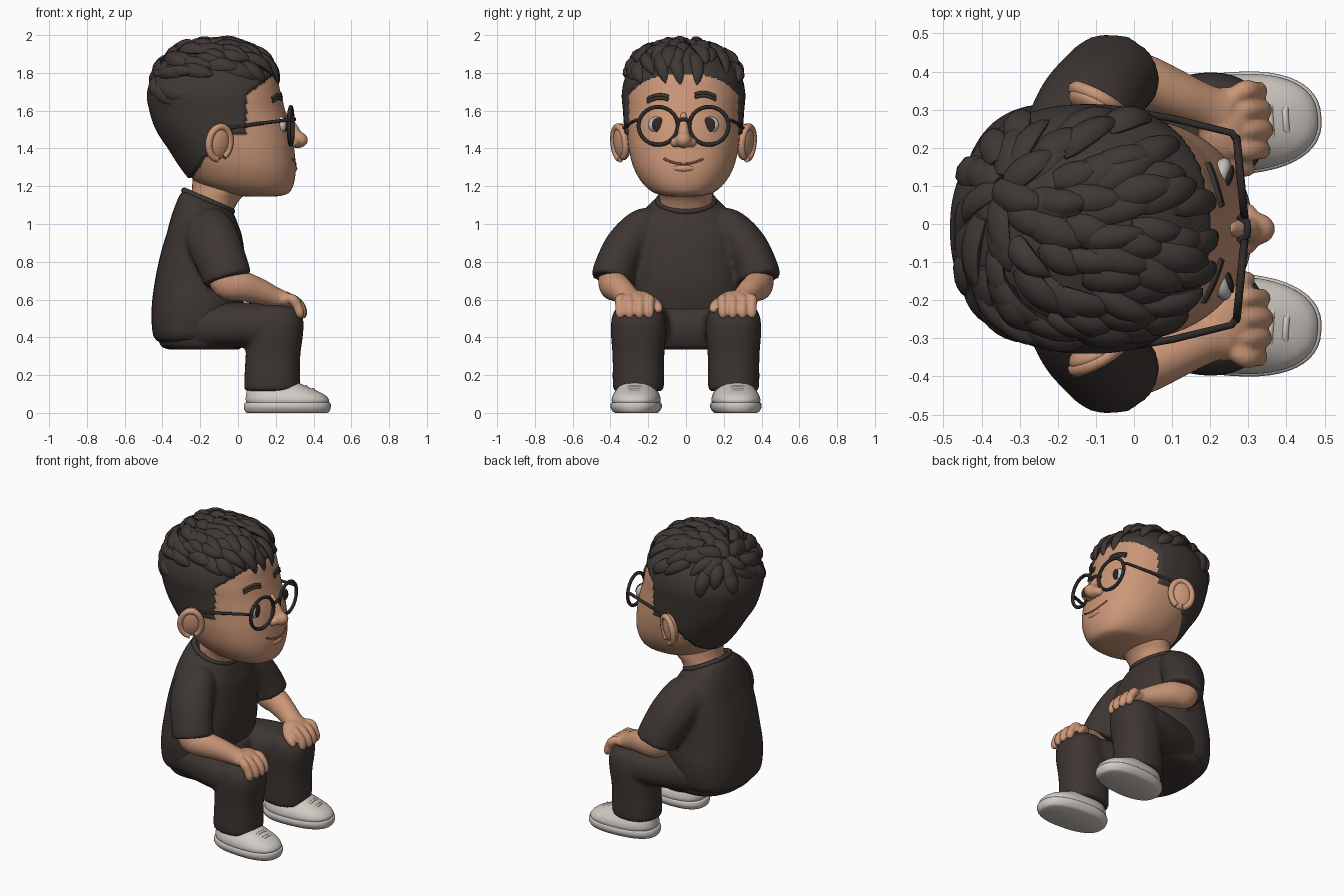
import bpy, bmesh, math, random
from mathutils import Vector, Matrix, Euler
from mathutils.bvhtree import BVHTree

if "Cube" in bpy.data.objects:
    bpy.data.objects.remove(bpy.data.objects["Cube"])
random.seed(4)
Y, Z = Vector((0, 1, 0)), Vector((0, 0, 1))

def material(name, *col):
    m = bpy.data.materials.new(name)
    m.diffuse_color = (*col, 1)
    m.use_nodes = True
    m.node_tree.nodes["Principled BSDF"].inputs["Base Color"].default_value = m.diffuse_color
    return m

SKIN, HAIR = material("skin", .60, .31, .187), material("dark hair", .050, .039, .035)
CLOTH, SHOE = material("dark cloth", .047, .036, .032), material("off white shoe", .64, .59, .55)
FRAME, WHITE = material("black frame", .028, .023, .021), material("eye white", .55, .53, .51)
LIP = material("mouth line", .22, .09, .055)

def place(name, data, mat):
    data.materials.append(mat)
    ob = bpy.data.objects.new(name, data)
    bpy.context.collection.objects.link(ob)
    return ob

def finish(name, bm, mat):
    bmesh.ops.recalc_face_normals(bm, faces=bm.faces[:])
    me = bpy.data.meshes.new(name)
    bm.to_mesh(me)
    bm.free()
    me.polygons.foreach_set("use_smooth", [True] * len(me.polygons))
    me.set_sharp_from_angle(angle=math.radians(50))
    return place(name, me, mat)

def bridge(bm, rings):
    rings = [[bm.verts.new(p) for p in r] for r in rings]
    for a, b in zip(rings, rings[1:]):
        for k in range(len(a)):
            bm.faces.new((a[k - 1], a[k], b[k], b[k - 1]))
    bm.faces.new(rings[0])
    bm.faces.new(rings[-1])

def catmull(rows, steps):
    out = []
    for i in range(len(rows) - 1):
        p = [rows[max(i - 1, 0)], rows[i], rows[i + 1], rows[min(i + 2, len(rows) - 1)]]
        for t in [k / steps for k in range(steps)]:
            out.append([0.5 * (2*b + (c-a)*t + (2*a-5*b+4*c-d)*t*t + (3*b-a-3*c+d)*t**3)
                        for a, b, c, d in zip(*p)])
    return out + [list(rows[-1])]

def circle(seg, n=2.0):
    def power(v):
        return math.copysign(abs(v) ** (2 / n), v)
    return [(power(math.cos(2 * math.pi * k / seg)), power(math.sin(2 * math.pi * k / seg))) for k in range(seg)]

def tube(name, rows, mat, flat=False, n=2.0, seg=32, steps=5):
    """Smooth tube through rows of (x, y, z, radius across y, other radius)."""
    rows, rings = catmull(rows, steps), []
    pts = [Vector(r[:3]) for r in rows]
    for i, r in enumerate(rows):
        t = Z if flat else (pts[min(i + 1, len(pts) - 1)] - pts[max(i - 1, 0)]).normalized()
        u = (Y - t * Y.dot(t)).normalized()
        rings.append([pts[i] + u * r[3] * a + t.cross(u) * r[4] * b for a, b in circle(seg, n)])
    bm = bmesh.new()
    bridge(bm, rings)
    return finish(name, bm, mat)

def stack(name, rows, mat, y=0, **kw):
    """Level rings from rows of (z, back x, front x, half width)."""
    return tube(name, [((a + b) / 2, y, z, w, (b - a) / 2) for z, a, b, w in rows], mat, flat=True, **kw)

def blob(name, loc, rad, mat, rot=(0, 0, 0)):
    bm = bmesh.new()
    bmesh.ops.create_uvsphere(bm, u_segments=24, v_segments=16, radius=1,
                              matrix=Matrix.LocRotScale(Vector(loc), Euler(rot), Vector(rad)))
    return finish(name, bm, mat)

def wire(name, pts, r, mat, closed=False):
    cu = bpy.data.curves.new(name, 'CURVE')
    cu.dimensions, cu.bevel_depth, cu.bevel_resolution, cu.use_fill_caps = '3D', r, 2, True
    sp = cu.splines.new('POLY')
    sp.points.add(len(pts) - 1)
    for q, p in zip(sp.points, pts):
        q.co = (*p, 1)
    sp.use_cyclic_u, sp.use_smooth = closed, True
    return place(name, cu, mat)

def merge(name, obs, voxel, smooth):
    bpy.ops.object.select_all(action='DESELECT')
    for o in obs:
        o.select_set(True)
    bpy.context.view_layer.objects.active = obs[0]
    bpy.ops.object.join()
    obs[0].name = name
    m = obs[0].modifiers.new("blend", 'REMESH')
    m.mode, m.voxel_size, m.use_smooth_shade = 'VOXEL', voxel, True
    s = obs[0].modifiers.new("soften", 'SMOOTH')
    s.factor, s.iterations = 0.5, smooth

# Head: skin, with the short hair at sides and back as raised faces
head = stack("head", [(1.145, .06, .19, .05), (1.152, -.02, .24, .11), (1.17, -.12, .275, .165),
                      (1.22, -.22, .297, .22), (1.30, -.29, .306, .265), (1.40, -.355, .297, .29),
                      (1.50, -.42, .28, .30), (1.60, -.455, .25, .307), (1.70, -.467, .225, .312),
                      (1.80, -.42, .19, .28), (1.90, -.31, .07, .17), (1.93, -.2, -.05, .06)],
             SKIN, n=2.25, seg=160, steps=11)
me = head.data
bvh = BVHTree.FromPolygons([v.co for v in me.vertices], [list(p.vertices) for p in me.polygons])

def face(y, z, out=0.0):
    return Vector((bvh.ray_cast(Vector((2, y, z)), Vector((-1, 0, 0)))[0].x + out, y, z))

def hairline(z):
    if z < 1.47: return -9 if z < 1.235 else -.25 + .7 * (z - 1.235)
    return .045 + 1.3 * max(0, z - 1.68) if z < 1.81 else 9

me.materials.append(HAIR)
bare = set()
for p in me.polygons:
    p.material_index = int(p.center.x < hairline(p.center.z))
    if not p.material_index:
        bare.update(p.vertices)
normals = [v.normal.copy() for v in me.vertices]
for v in me.vertices:
    if v.index not in bare:
        v.co += normals[v.index] * .014

# Hair cap and tufts flowing out from the crown
C, R = Vector((-.122, 0, 1.68)), (.328, .297, .272)
def on_cap(d, lift=0):
    return C + d * (sum(abs(d[i] / R[i]) ** 2.5 for i in range(3)) ** -.4 + lift)

cap = blob("hair_cap", (0, 0, 0), (1, 1, 1), HAIR)
for v in cap.data.vertices:
    v.co = on_cap(v.co.normalized())
K = Vector((-.76, .36, .68)).normalized()
E1 = K.orthogonal().normalized()
E2 = K.cross(E1)
def around(th, ph):
    return K * math.cos(th) + (E1 * math.cos(ph) + E2 * math.sin(ph)) * math.sin(th)

bm = bmesh.new()
for row in range(10):
    count = max(6, int(22 * math.sin(.24 + row * .2)))
    for j in range(count):
        th0 = .04 + row * .2 + random.uniform(-.07, .07)
        ph0 = (j + .5 * (row % 2)) * 2 * math.pi / count + random.uniform(-.1, .1)
        length, swirl = random.uniform(.42, .6), random.uniform(.05, .4)
        wide, high = random.uniform(.042, .056), random.uniform(.02, .038)
        tip = on_cap(around(th0 + length, ph0 + swirl))
        low = 1.725 + (.06 if tip.y > .08 else 0) if tip.x > .04 else 1.72 if tip.x > -.25 else 1.62
        if tip.z < low:
            continue
        rings = []
        for t in [i / 8 for i in range(9)]:
            d = around(th0 + length * t, ph0 + swirl * t)
            s = d.cross(around(th0 + length * t + .02, ph0 + swirl * (t + .04)) - d).normalized()
            prof = 1.5 * (t + .12) ** .5 * (1 - t) ** .7 + .03
            mid = on_cap(d, high * .6 * math.sin(math.pi * .75 * t))
            rings.append([mid + (s * wide * a + d * high * b) * prof for a, b in circle(8)])
        bridge(bm, rings)
finish("hair_tufts", bm, HAIR)

# Nose
merge("nose", [blob("n", (.314, 0, 1.445), (.057, .044, .044), SKIN),
               tube("n", [(.25, 0, 1.59, .015, .012), (.265, 0, 1.55, .022, .025),
                          (.295, 0, 1.49, .03, .034), (.31, 0, 1.45, .035, .035)], SKIN)]
      + [blob("n", (.288, s * .042, 1.432), (.036, .028, .028), SKIN) for s in (1, -1)], .008, 5)

# Eyes, brows, ears and glasses
for s, side in ((1, "left"), (-1, "right")):
    blob(side + "_eye_white", face(s * .135, 1.525, -.022), (.028, .054, .046), WHITE, (0, 0, s * -.35))
    blob(side + "_iris", face(s * .132, 1.525, -.002), (.012, .038, .040), FRAME, (0, 0, s * -.35))
    yc, zc = (.115, 1.672) if s > 0 else (-.135, 1.66)
    for row in (-.008, .008):
        wire(side + "_brow", [face(yc + .055 * k, zc + row + .014 * (1 - k * k) - s * .006 * k)
                              for k in [i / 5 for i in range(-5, 6)]], .010, HAIR)
    m = Matrix.LocRotScale(Vector((-.105, s * .325, 1.435)), Euler((s * -.12, .08, s * -.5)), None)
    blob(side + "_ear", (0, 0, 0), (.072, .036, .098), SKIN).matrix_world = m
    wire(side + "_ear_rim", [m @ Vector((.064 * math.cos(a), s * .016, .086 * math.sin(a) - .004))
                             for a in [k * math.pi / 16 for k in range(-5, 25)]], .019, SKIN)
    lens = [(s * .134 + .104 * a, 1.52 + .1 * b) for a, b in circle(40)]
    wire(side + "_glasses_rim", [(.293 - .1 * abs(y), y, z) for y, z in lens], .0105, FRAME, True)
    wire(side + "_glasses_arm", [(.27, s * .232, 1.55), (.256, s * .252, 1.55), (.1, s * .290, 1.53),
                                 (-.07, s * .318, 1.505)], .0095, FRAME)
wire("glasses_bridge", [(.298 - 18 * y ** 4 / .034 ** 2, y, 1.555 - 13 * y * y)
                        for y in (-.034, -.017, 0, .017, .034)], .010, FRAME)

# Mouth
wire("mouth", [face(.105 * k / 8, 1.318 + .028 * (k / 8) ** 2, -.001) for k in range(-8, 9)], .006, LIP)
blob("lower_lip", face(0, 1.295, -.012), (.02, .06, .02), SKIN)
for o in bpy.data.objects:
    o.location.y -= .013

# Neck
tube("neck", [(-.17, 0, 1.0, .15, .12), (-.15, 0, 1.07, .142, .125), (-.125, 0, 1.13, .14, .135),
              (-.09, 0, 1.18, .148, .155), (-.07, 0, 1.26, .15, .17)], SKIN, flat=True)

# T-shirt: torso and sleeves blended, neck opening sloped to the front
shirt = [stack("torso", [(.37, -.41, -.08, .24), (.41, -.45, -.03, .295), (.55, -.458, .02, .315),
                         (.70, -.44, .045, .305), (.85, -.408, .035, .295), (.97, -.37, .015, .28),
                         (1.05, -.335, -.005, .235), (1.105, -.305, -.02, .18), (1.125, -.285, -.035, .145)],
               CLOTH, n=2.4)]
for v in shirt[0].data.vertices:
    v.co.z -= max(0, v.co.z - .95) / .175 * .43 * (v.co.x + .16)
shirt += [tube("sleeve", [(-.18, s * .14, 1.0, .07, .10), (-.16, s * .22, .97, .11, .135),
                          (-.12, s * .31, .88, .118, .14), (-.075, s * .37, .77, .115, .132),
                          (-.055, s * .388, .705, .116, .13)], CLOTH) for s in (1, -1)]
merge("t_shirt", shirt, .014, 4)
wire("collar", [(-.158 + .126 * a, .146 * b, 1.122 - .055 * a) for a, b in circle(48)], .017, CLOTH, True)

# Trousers: pelvis, thighs and shins blended
legs = [stack("pelvis", [(.335, -.36, -.0, .22), (.355, -.41, .03, .27), (.44, -.43, .06, .29),
                         (.53, -.40, .04, .28), (.57, -.36, -.01, .24)], CLOTH, n=2.4)]
for s in (1, -1):
    legs.append(tube("thigh", [(-.3, s * .16, .46, .11, .10), (-.1, s * .20, .465, .14, .118),
                               (.1, s * .245, .465, .145, .117), (.24, s * .258, .455, .125, .10)], CLOTH, n=2.3))
    legs.append(stack("shin", [(.115, .035, .32, .128), (.15, .032, .328, .136), (.3, .04, .33, .137),
                               (.42, .05, .345, .146), (.5, .07, .345, .142), (.55, .08, .315, .12),
                               (.575, .12, .25, .07)], CLOTH, y=s * .252, n=2.3))
merge("trousers", legs, .014, 4)

for s, side in ((1, "left"), (-1, "right")):
    # Forearm and hand resting on the knee
    arm = [tube("arm", [(-.09, s * .385, .76, .07, .075), (-.06, s * .392, .69, .072, .085),
                        (.02, s * .375, .672, .072, .08), (.11, s * .338, .645, .065, .068),
                        (.19, s * .305, .615, .06, .054), (.24, s * .285, .603, .07, .044)], SKIN),
           blob("palm", (.24, s * .262, .60), (.075, .098, .046), SKIN, (0, .25, 0)),
           tube("thumb", [(.19, s * .25, .60, .03, .028), (.24, s * .18, .585, .032, .028),
                          (.285, s * .150, .56, .027, .025), (.31, s * .143, .535, .014, .014)], SKIN, seg=16)]
    for y, e in ((.195, -.006), (.247, .002), (.299, -.002), (.348, -.014)):
        arm.append(tube("finger", [(.22, s * (.26 + y) / 2, .612, .02, .02), (.285, s * y, .603, .027, .027),
                                   (.328 + e, s * y, .566, .026, .026), (.342 + e, s * y, .525, .025, .023),
                                   (.342 + e, s * y, .502, .012, .012)], SKIN, seg=16))
    merge(side + "_arm", arm, .007, 3)
    # Shoe: sole, upper and laces, toes turned slightly out
    parts = [stack(side + "_sole", [(0, -.215, .21, .110), (.008, -.225, .222, .122), (.03, -.232, .23, .134),
                                    (.052, -.228, .228, .132), (.056, -.218, .216, .122)], SHOE, n=2.4, seg=48),
             stack(side + "_shoe_upper", [(.05, -.215, .217, .124), (.07, -.222, .22, .128),
                                          (.095, -.22, .198, .122), (.12, -.215, .15, .108),
                                          (.15, -.205, .08, .09), (.18, -.19, .02, .075)], SHOE, n=2.4, seg=48)]
    parts += [wire(side + "_lace", [(x + .006, -w, z - .018), (x, -w * .5, z), (x, w * .5, z), (x + .006, w, z - .018)],
                   .010, SHOE) for x, z, w in ((.055, .15, .055), (.095, .138, .055), (.135, .122, .045))]
    for o in parts:
        o.location, o.rotation_euler = (.262, s * .264, 0), (0, 0, s * .07)
